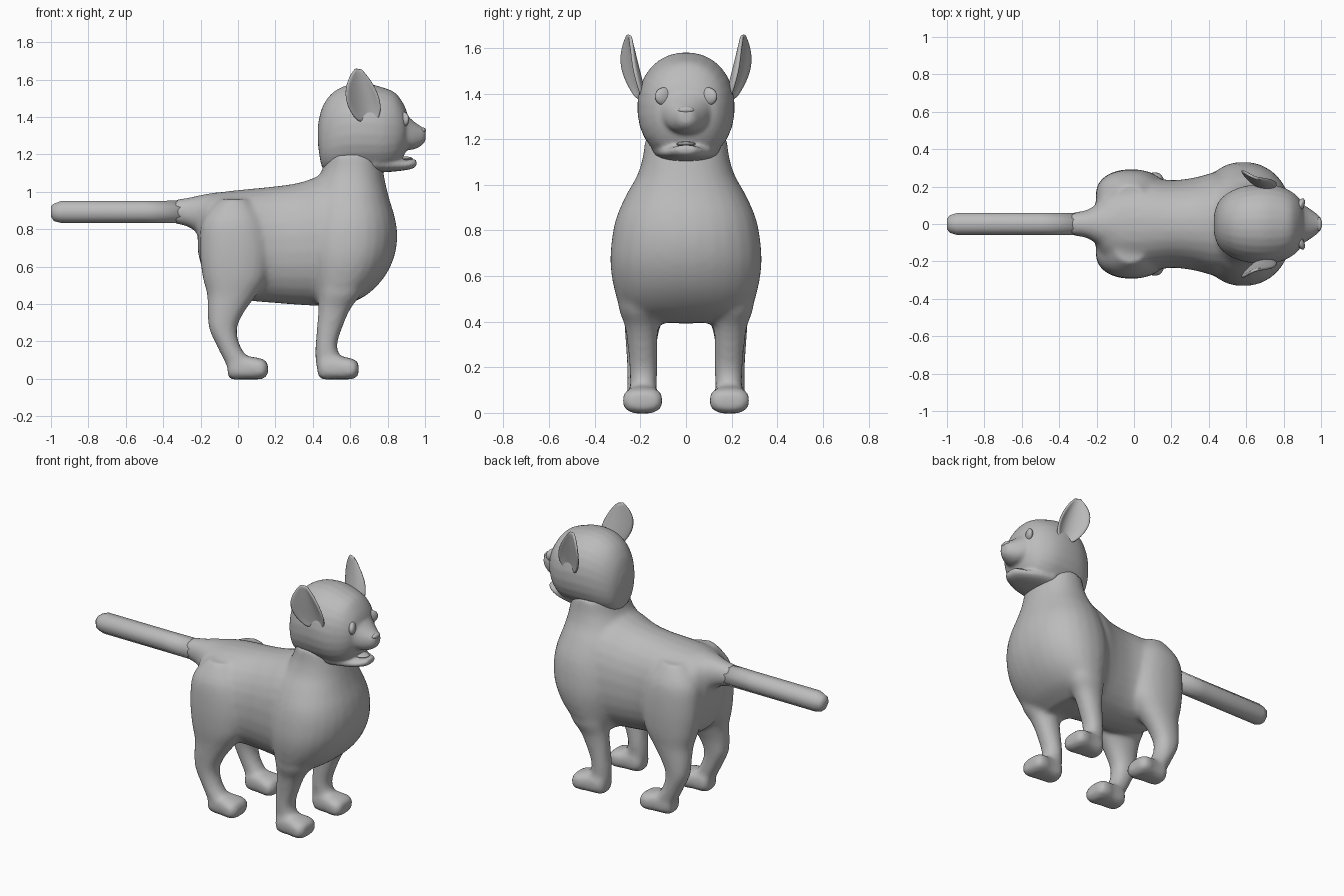
import bpy, bmesh, math
from mathutils import Vector

cube = bpy.data.objects.get("Cube")
if cube:
    bpy.data.objects.remove(cube, do_unlink=True)

grey = bpy.data.materials.new("soft grey")
grey.use_nodes = True
colour = (0.5, 0.5, 0.5, 1)
grey.diffuse_color = colour
grey.node_tree.nodes["Principled BSDF"].inputs["Base Color"].default_value = colour


def finish(name, bm):
    bmesh.ops.recalc_face_normals(bm, faces=bm.faces)
    mesh = bpy.data.meshes.new(name)
    bm.to_mesh(mesh)
    bm.free()
    mesh.materials.append(grey)
    mesh.shade_smooth()
    obj = bpy.data.objects.new(name, mesh)
    bpy.context.scene.collection.objects.link(obj)
    return obj


def smooth_rows(rows, steps=4):
    """Spline through the section rows."""
    out = []
    for i in range(len(rows) - 1):
        a, b, c, d = (rows[max(0, min(len(rows) - 1, i + k))] for k in (-1, 0, 1, 2))
        for s in range(steps):
            t = s / steps
            out.append([q + t / 2 * (r - p + t * (2 * p - 5 * q + 4 * r - w + t * (3 * (q - r) + w - p)))
                        for p, q, r, w in zip(a, b, c, d)])
    return out + [list(rows[-1])]


def loft(bm, rows, axis, power=2.2, sides=28, spline=True):
    """Rows are (position, low, high, half width, y centre); axis is x or z."""
    rings = []
    for pos, low, high, half, yc in (smooth_rows(rows) if spline else rows):
        ring = []
        for k in range(sides):
            a = 2 * math.pi * (k + 0.5) / sides
            c, s = (math.copysign(abs(f) ** (2 / power), f) for f in (math.cos(a), math.sin(a)))
            m = (low + high) / 2 + (high - low) / 2 * s
            y = yc + half * c
            ring.append(bm.verts.new((pos, y, m) if axis == "x" else (m, y, pos)))
        rings.append(ring)
    for r0, r1 in zip(rings, rings[1:]):
        for k in range(sides):
            n = (k + 1) % sides
            bm.faces.new((r0[k], r0[n], r1[n], r1[k]))
    bm.faces.new(rings[0])
    bm.faces.new(rings[-1])


def fuse(obj, voxel, rounds):
    """Melt overlapping volumes into one soft skin."""
    rem = obj.modifiers.new("Fuse", "REMESH")
    rem.mode = "VOXEL"
    rem.voxel_size = voxel
    rem.use_smooth_shade = True
    sm = obj.modifiers.new("Soften", "SMOOTH")
    sm.factor = 0.5
    sm.iterations = rounds


def blob(name, centre, size, turn=0):
    bm = bmesh.new()
    bmesh.ops.create_uvsphere(bm, u_segments=20, v_segments=12, radius=1)
    obj = finish(name, bm)
    obj.location, obj.scale = centre, size
    obj.rotation_euler.z = turn
    return obj


# Body: trunk, chest with neck, tail and legs
bm = bmesh.new()
loft(bm, [(-.215, .68, .9, .09, 0), (-.17, .53, .975, .19, 0), (-.08, .46, 1.0, .245, 0),
          (.05, .42, 1.015, .255, 0), (.2, .405, 1.03, .235, 0), (.33, .395, 1.05, .25, 0),
          (.46, .39, 1.09, .28, 0), (.58, .41, 1.08, .24, 0)], "x")
loft(bm, [(.395, .42, .58, .24, 0), (.45, .38, .69, .285, 0), (.54, .35, .78, .315, 0),
          (.65, .33, .835, .332, 0), (.76, .33, .852, .326, 0), (.86, .35, .84, .305, 0),
          (.96, .37, .81, .26, 0), (1.04, .41, .79, .215, 0), (1.12, .45, .775, .19, 0),
          (1.2, .47, .76, .18, 0)], "z")
loft(bm, [(-.34, .83, .958, .062, 0), (-.26, .81, .97, .072, 0), (-.19, .76, .985, .11, 0),
          (-.1, .72, 1.0, .15, 0)], "x")
for side in (1, -1):
    y = .19 * side
    # Hind thigh and shank
    loft(bm, [(.96, -.1, .06, .08, .13 * side), (.85, -.19, .14, .13, .145 * side),
              (.7, -.205, .175, .135, .157 * side), (.55, -.19, .16, .12, .168 * side),
              (.45, -.165, .1, .095, .18 * side), (.36, -.162, .035, .075, .193 * side),
              (.27, -.155, -.005, .065, .197 * side), (.18, -.115, .01, .06, .197 * side),
              (.1, -.075, .06, .06, .197 * side), (.04, -.045, .08, .06, .197 * side)], "z")
    # Foreleg
    loft(bm, [(.6, .42, .7, .11, .2 * side), (.46, .43, .66, .095, .2 * side),
              (.38, .43, .605, .073, .195 * side), (.28, .422, .56, .064, .19 * side),
              (.18, .415, .53, .06, .187 * side), (.1, .415, .55, .058, .187 * side),
              (.03, .425, .56, .058, .187 * side)], "z")
    # Paws
    for x in (0, .485):
        loft(bm, [(-.055 + x, .015, .1, .045, y), (-.03 + x, -.003, .12, .065, y),
                  (.05 + x, -.003, .12, .075, y), (.11 + x, -.003, .112, .088, y),
                  (.145 + x, .005, .1, .08, y), (.16 + x, .025, .08, .055, y)], "x", 2.8)
fuse(finish("body", bm), .016, 6)

# Tail: eight-sided rod with a chamfered end
bm = bmesh.new()
loft(bm, [(-1, .865, .925, .03, 0), (-.985, .84, .94, .05, 0), (-.945, .829, .956, .064, 0),
          (-.5, .829, .956, .064, 0), (-.3, .828, .958, .064, 0)], "x", 2, 8, False)
tail = finish("tail", bm)

# Head: skull, muzzle and lower jaw leave an open mouth between them
bm = bmesh.new()
loft(bm, [(.428, 1.25, 1.36, .05, 0), (.45, 1.13, 1.45, .115, 0), (.5, 1.1, 1.525, .165, 0),
          (.58, 1.1, 1.57, .2, 0), (.68, 1.1, 1.58, .213, 0), (.77, 1.105, 1.56, .205, 0),
          (.84, 1.13, 1.53, .175, 0), (.885, 1.19, 1.47, .135, 0), (.905, 1.24, 1.42, .09, 0)], "x", 2.15)
loft(bm, [(.8, 1.235, 1.46, .13, 0), (.88, 1.225, 1.43, .115, 0), (.93, 1.225, 1.385, .088, 0),
          (.97, 1.24, 1.355, .06, 0), (.995, 1.26, 1.34, .038, 0), (1.003, 1.28, 1.325, .02, 0)], "x")
loft(bm, [(.72, 1.1, 1.21, .15, 0), (.82, 1.107, 1.185, .12, 0), (.89, 1.115, 1.172, .088, 0),
          (.935, 1.125, 1.175, .06, 0), (.955, 1.14, 1.17, .035, 0)], "x")
fuse(finish("head", bm), .01, 5)

# Tongue and nose
blob("tongue", (.88, 0, 1.178), (.055, .042, .012))
blob("nose", (.987, 0, 1.328), (.018, .036, .016))

# Eyes and ears, mirrored left and right
for side, word in ((1, "left"), (-1, "right")):
    blob(word + "_eye", (.885, .094 * side, 1.387), (.022, .047, .04), -.5 * side)
    bm = bmesh.new()
    cols, rows, grid = 8, 12, []
    for j in range(rows + 1):
        v = j / rows
        width = .1 * math.sin(math.pi * (.1 + .87 * v ** .85)) ** .75
        spine = Vector((.685 - .04 * v, .205 + .045 * v + .03 * math.sin(math.pi * v), 1.37 + .288 * v))
        line = []
        for i in range(cols + 1):
            u = 2 * i / cols - 1
            cup = .045 * (1 - u * u) * math.sin(math.pi * min(1, .15 + .85 * v))
            p = spine + Vector((.93, -.3, -.15)) * width * u - Vector((-.15, .95, 0)) * cup
            line.append(bm.verts.new((p.x, p.y * side, p.z)))
        grid.append(line)
    for a, b in zip(grid, grid[1:]):
        for i in range(cols):
            bm.faces.new((a[i], a[i + 1], b[i + 1], b[i]))
    ear = finish(word + "_ear", bm)
    thick = ear.modifiers.new("Thickness", "SOLIDIFY")
    thick.thickness, thick.offset = .016, 0
    ear.modifiers.new("Round", "SUBSURF").levels = 1
